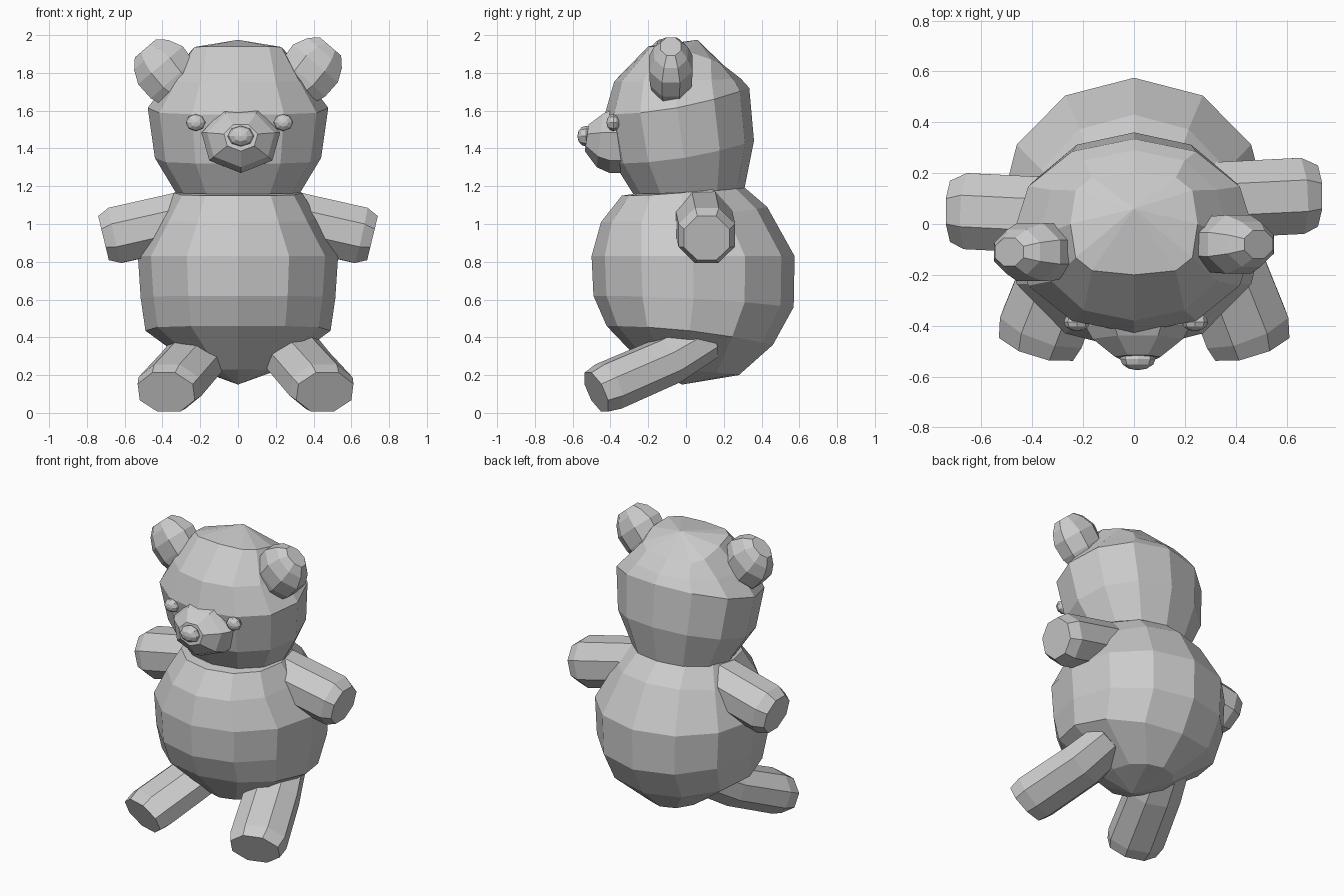
import bpy, bmesh, math
from mathutils import Vector

cube = bpy.data.objects.get("Cube")
if cube:
    bpy.data.objects.remove(cube, do_unlink=True)

plush = bpy.data.materials.new("plush grey")
plush.use_nodes = True
GREY = (0.6, 0.6, 0.6, 1)
plush.diffuse_color = GREY
plush.node_tree.nodes["Principled BSDF"].inputs["Base Color"].default_value = GREY


def loft(name, rings, start=None, end=None):
    """Skin equal-sized rings; close each end with a point or a flat cap."""
    bm = bmesh.new()
    loops = [[bm.verts.new(p) for p in ring] for ring in rings]
    n = len(loops[0])
    for a, b in zip(loops, loops[1:]):
        for i in range(n):
            j = (i + 1) % n
            bm.faces.new((a[i], a[j], b[j], b[i]))
    for loop, tip in ((loops[0], start), (loops[-1], end)):
        if tip is None:
            bm.faces.new(loop)
        else:
            v = bm.verts.new(tip)
            for i in range(n):
                bm.faces.new((loop[i], loop[(i + 1) % n], v))
    bmesh.ops.recalc_face_normals(bm, faces=bm.faces)
    mesh = bpy.data.meshes.new(name)
    bm.to_mesh(mesh)
    bm.free()
    mesh.materials.append(plush)
    obj = bpy.data.objects.new(name, mesh)
    bpy.context.collection.objects.link(obj)
    return obj


def tilted_ring(width, y_front, y_back, z_front, z_back, power=0.97, sides=12):
    """Ring whose height changes towards the back; a lower power is squarer."""
    points = []
    for i in range(sides):
        t = math.tau * i / sides
        s, c = (math.copysign(abs(f) ** power, f) if abs(f) > 1e-6 else 0
                for f in (math.sin(t), math.cos(t)))
        k = (1 - c) / 2
        points.append((width * s, y_front + (y_back - y_front) * k,
                       z_front + (z_back - z_front) * k * k))
    return points


def tube(name, path, radii, wide=1, tall=1, sides=8, phase=0.5):
    """Faceted limb along a path, with an elliptical section."""
    path = [Vector(p) for p in path]
    rings = []
    for i, p in enumerate(path):
        d = (path[min(i + 1, len(path) - 1)] - path[max(i - 1, 0)]).normalized()
        side = d.cross(Vector((0, 0, 1))).normalized()
        up = side.cross(d)
        rings.append([p + radii[i] * (wide * math.cos(t) * side + tall * math.sin(t) * up)
                      for t in (math.tau * (k + phase) / sides for k in range(sides))])
    return loft(name, rings)


def bead(name, location, scale):
    bpy.ops.mesh.primitive_uv_sphere_add(segments=8, ring_count=6, radius=1,
                                         location=location, rotation=(math.pi / 2, 0, 0))
    obj = bpy.context.object
    obj.name = name
    obj.scale = scale
    obj.data.materials.append(plush)


# Body: width, front y, back y, front z, back z
loft("body", [tilted_ring(*r) for r in (
    (0.34, -0.34, 0.29, 1.15, 1.21),
    (0.42, -0.45, 0.43, 1.01, 1.09),
    (0.53, -0.50, 0.575, 0.83, 0.83),
    (0.515, -0.49, 0.57, 0.62, 0.56),
    (0.49, -0.42, 0.46, 0.46, 0.36),
    (0.20, -0.20, 0.28, 0.23, 0.20))],
    start=(0, 0, 1.2), end=(0, -0.02, 0.15))

# Head, with a squarer crown
loft("head", [tilted_ring(*r) for r in (
    (0.33, -0.28, 0.31, 1.16, 1.19),
    (0.44, -0.38, 0.36, 1.32, 1.44),
    (0.478, -0.43, 0.335, 1.58, 1.72),
    (0.37, -0.38, 0.29, 1.755, 1.77, 0.9),
    (0.25, -0.20, 0.20, 1.94, 1.84, 0.6))],
    start=(0, 0, 1.17), end=(0, 0.06, 1.975))

# Snout and nose
tube("snout", [(0.015, y, z) for y, z in
               ((-0.28, 1.445), (-0.40, 1.445), (-0.455, 1.45), (-0.525, 1.46))],
     (0.175, 0.175, 0.15, 0.075), wide=1.22, sides=7, phase=0.25)
bead("nose", (0.015, -0.53, 1.465), (0.07, 0.055, 0.045))

# Paired parts
for label, s in (("left", 1), ("right", -1)):
    bead(label + "_eye", (0.232 * s + 0.008, -0.385, 1.537), (0.052, 0.045, 0.036))

    # The left ear sits slightly higher and further back
    tube(label + "_ear", [(x * s, -0.095 + 0.015 * s, z + 0.005 * s) for x, z in
                          ((0.28, 1.70), (0.35, 1.77), (0.41, 1.845), (0.46, 1.90), (0.49, 1.935))],
         (0.13, 0.162, 0.168, 0.13, 0.08), wide=0.74)

    y = 0.08 + 0.03 * s
    tube(label + "_arm", [(0.25 * s, y - 0.02, 1.03), (0.65 * s, y, 0.94), (0.712 * s, y, 0.925)],
         (0.162, 0.162, 0.13))

    # The legs splay outwards, the left one further
    x = 0.42 + 0.04 * s
    leg = [((x - 0.21) * s, 0.1, 0.39), ((x - 0.14) * s, -0.1, 0.275),
           ((x - 0.02) * s, -0.41, 0.14), (x * s, -0.475, 0.11)]
    tube(label + "_leg", leg, (0.16, 0.18, 0.185, 0.165), tall=0.74)
